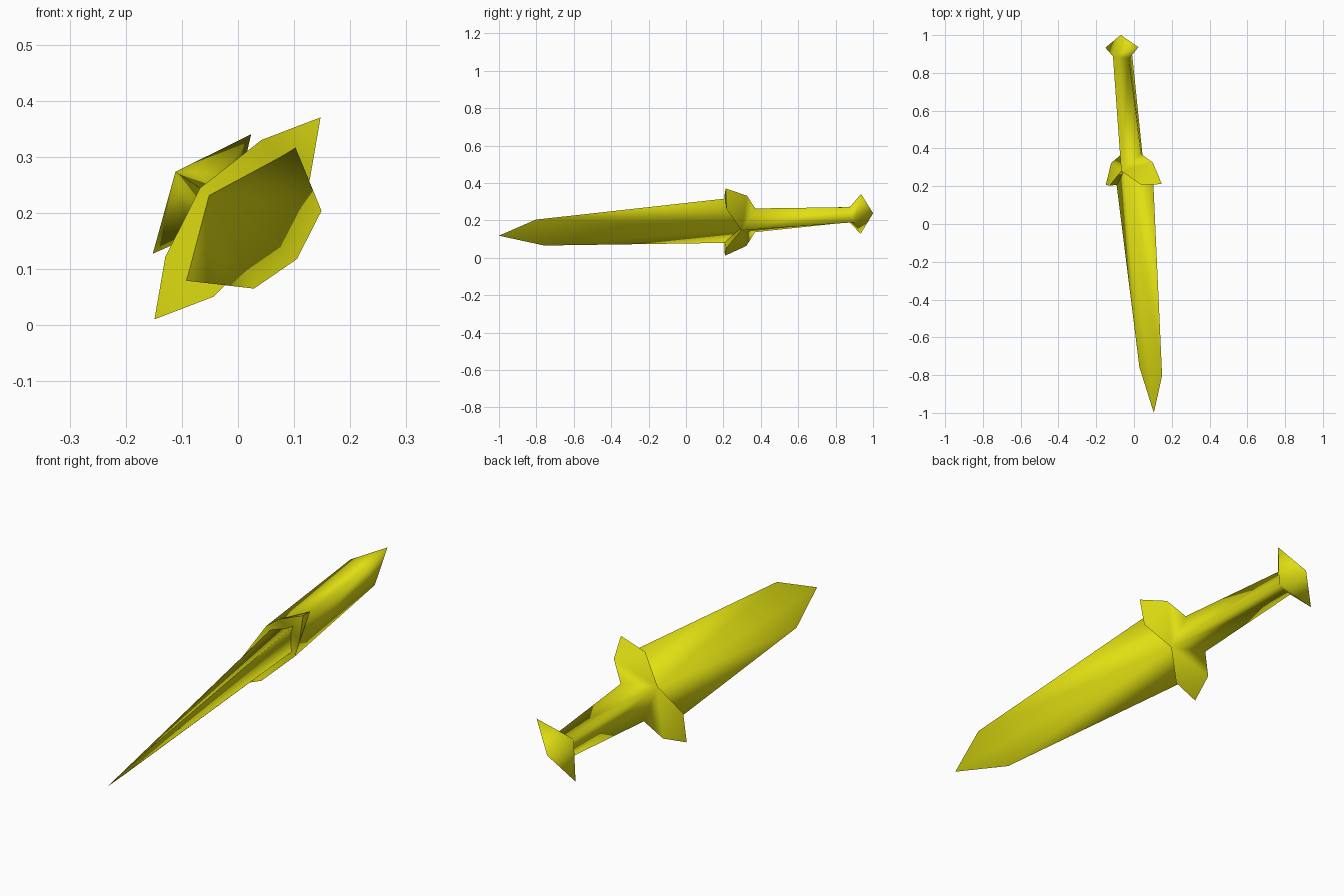
import bpy, bmesh, math
from mathutils import Matrix, Vector

if "Cube" in bpy.data.objects:
    bpy.data.objects.remove(bpy.data.objects["Cube"])

# Dagger frame: W = across the blade, S = along it (towards the pommel), N = thickness
S = Vector((-0.0875, 1.0, 0.06)).normalized()
W = Vector((0.635, 0.009, 0.772))
W = (W - S * W.dot(S)).normalized()
N = W.cross(S).normalized()
frame = Matrix((W, S, N)).transposed().to_4x4()
frame.translation = (0.0175, 0.0, 0.178)

gold = bpy.data.materials.new("yellow metal")
gold.diffuse_color = (0.75, 0.74, 0.006, 1)
gold.use_nodes = True
gold.node_tree.nodes["Principled BSDF"].inputs["Base Color"].default_value = gold.diffuse_color


def make_part(name, faces):
    """Weld loose polygons given as (w, s, n) points into one smooth solid."""
    bm = bmesh.new()
    for pts in faces:
        bm.faces.new([bm.verts.new(p) for p in pts])
    bmesh.ops.remove_doubles(bm, verts=bm.verts, dist=1e-4)
    bmesh.ops.recalc_face_normals(bm, faces=bm.faces)
    bm.transform(frame)
    me = bpy.data.meshes.new(name)
    bm.to_mesh(me)
    bm.free()
    me.materials.append(gold)
    ob = bpy.data.objects.new(name, me)
    bpy.context.collection.objects.link(ob)
    bpy.context.view_layer.objects.active = ob
    ob.select_set(True)
    bpy.ops.object.shade_smooth_by_angle(angle=math.radians(100))
    ob.select_set(False)


# Blade: diamond section tapering to the tip
tip = (0, -1.006, 0)
edges = [((0.163, 0.213, 0), (0.096, -0.808, 0)),
         ((-0.144, 0.213, 0), (-0.087, -0.761, 0))]
blade = []
for base, shoulder in edges:
    for n in (1, -1):
        ridge = (0, 0.29, 0.057 * n)
        blade += [[ridge, base, shoulder], [ridge, shoulder, tip]]
blade += [[(0, 0.29, 0.057), e[0], (0, 0.29, -0.057)] for e in edges]
make_part("blade", blade)

# Hilt: one quarter of guard, grip and pommel, mirrored across W and N
centre = (0, 0.29, 0.078)
wing_front = (0.135, 0.211, 0.056)
wing_tip = (0.233, 0.211, 0)
wing_back = (0.174, 0.326, 0)
grip_base = (0.082, 0.372, 0)
grip_end = (0.052, 0.88, 0)
grip_ridge = (0, 0.90, 0.066)
pommel_tip = (0.138, 0.94, 0)
pommel_end = (0, 1.006, 0)
quarter = [
    [wing_front, wing_tip, wing_back],
    [centre, wing_front, wing_back, grip_base],
    [centre, grip_base, grip_end, grip_ridge],
    [grip_ridge, grip_end, pommel_tip],
    [grip_ridge, pommel_tip, pommel_end],
]
flip = lambda p, w, n: (p[0] * w, p[1], p[2] * n)
hilt = [[flip(p, w, n) for p in f] for f in quarter for w in (1, -1) for n in (1, -1)]
# Front closure of the guard
for w in (1, -1):
    front, back = flip(wing_front, w, 1), flip(wing_front, w, -1)
    hilt.append([flip(wing_tip, w, 1), front, back])
    hilt.append([front, centre, flip(centre, 1, -1), back])
make_part("hilt", hilt)
